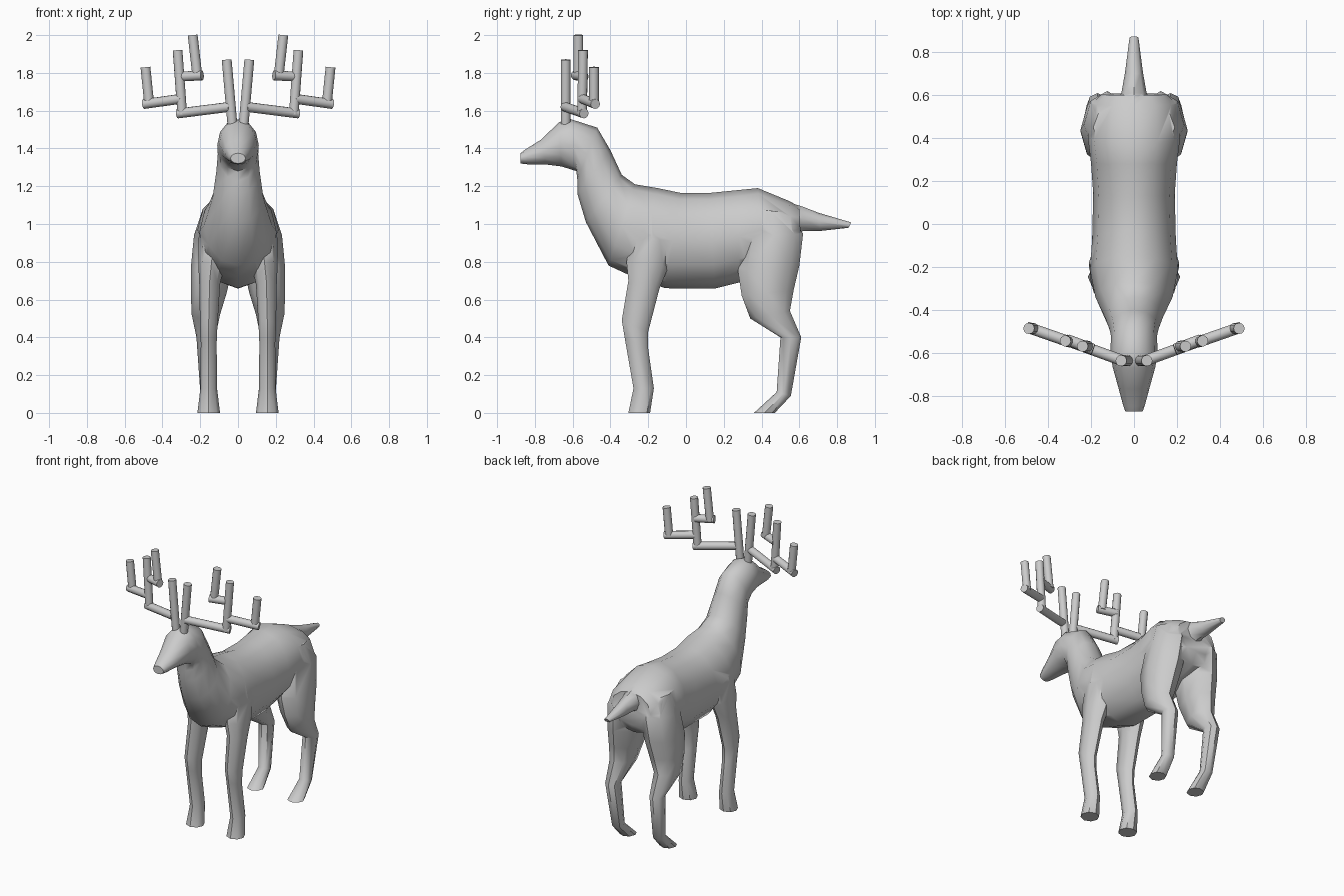
import bpy, bmesh, math
from mathutils import Vector


def make_object(name, bm, mirror=False):
    bmesh.ops.recalc_face_normals(bm, faces=bm.faces)
    mesh = bpy.data.meshes.new(name)
    bm.to_mesh(mesh)
    bm.free()
    ob = bpy.data.objects.new(name, mesh)
    bpy.context.collection.objects.link(ob)
    if mirror:
        ob.modifiers.new("mirror", 'MIRROR')
    return ob


def loft(name, rings, sides, mirror=False):
    """Rings are (y1, z1, y2, z2, x_centre, half_width): two opposite points seen from the side."""
    bm = bmesh.new()
    loops = []
    for y1, z1, y2, z2, xc, hw in rings:
        loop = []
        for i in range(sides):
            t = 2 * math.pi * i / sides
            k = (1 + math.cos(t)) / 2
            loop.append(bm.verts.new((xc + hw * math.sin(t),
                                      y2 + (y1 - y2) * k, z2 + (z1 - z2) * k)))
        loops.append(loop)
    for a, b in zip(loops, loops[1:]):
        for i in range(sides):
            j = (i + 1) % sides
            bm.faces.new((a[i], a[j], b[j], b[i]))
    bm.faces.new(loops[0])
    bm.faces.new(loops[-1])
    return make_object(name, bm, mirror)


def activate(ob):
    bpy.ops.object.select_all(action='DESELECT')
    ob.select_set(True)
    bpy.context.view_layer.objects.active = ob


# Head, neck and torso in one sweep from muzzle to rump
body = loft("body", [
    (-0.875, 1.375, -0.875, 1.32, 0, 0.04),
    (-0.85, 1.395, -0.83, 1.315, 0, 0.052),
    (-0.77, 1.445, -0.74, 1.315, 0, 0.075),
    (-0.67, 1.54, -0.66, 1.305, 0, 0.10),
    (-0.61, 1.555, -0.58, 1.28, 0, 0.11),
    (-0.47, 1.51, -0.575, 1.23, 0, 0.107),
    (-0.40, 1.39, -0.575, 1.16, 0, 0.115),
    (-0.34, 1.26, -0.53, 1.01, 0, 0.135),
    (-0.27, 1.21, -0.41, 0.78, 0, 0.18),
    (-0.15, 1.19, -0.28, 0.72, 0, 0.205),
    (-0.03, 1.165, -0.11, 0.66, 0, 0.195),
    (0.13, 1.165, 0.15, 0.658, 0, 0.19),
    (0.28, 1.18, 0.28, 0.69, 0, 0.20),
    (0.38, 1.19, 0.42, 0.75, 0, 0.215),
    (0.55, 1.12, 0.57, 0.80, 0, 0.20),
    (0.60, 1.09, 0.61, 0.87, 0, 0.15),
], 12)

# Tail
tail = loft("tail", [
    (0.52, 1.12, 0.54, 0.92, 0, 0.09),
    (0.61, 1.095, 0.62, 0.963, 0, 0.058),
    (0.70, 1.06, 0.71, 0.963, 0, 0.042),
    (0.875, 1.008, 0.86, 0.98, 0, 0.021),
], 8)

# Legs: shoulder or thigh down to the hoof
front_legs = loft("front_legs", [
    (-0.24, 1.08, -0.12, 1.08, 0.10, 0.07),
    (-0.29, 0.93, -0.07, 0.91, 0.125, 0.085),
    (-0.315, 0.80, -0.09, 0.78, 0.14, 0.07),
    (-0.305, 0.70, -0.14, 0.66, 0.15, 0.055),
    (-0.34, 0.49, -0.20, 0.43, 0.155, 0.046),
    (-0.325, 0.40, -0.20, 0.34, 0.155, 0.042),
    (-0.278, 0.13, -0.17, 0.13, 0.155, 0.044),
    (-0.305, 0.0, -0.19, 0.0, 0.155, 0.06),
], 8, True)
hind_legs = loft("hind_legs", [
    (0.36, 1.08, 0.54, 1.06, 0.11, 0.08),
    (0.31, 0.93, 0.62, 0.95, 0.125, 0.108),
    (0.275, 0.75, 0.60, 0.78, 0.14, 0.11),
    (0.295, 0.62, 0.57, 0.65, 0.155, 0.095),
    (0.34, 0.50, 0.55, 0.54, 0.17, 0.075),
    (0.50, 0.40, 0.61, 0.40, 0.17, 0.05),
    (0.48, 0.11, 0.555, 0.09, 0.157, 0.042),
    (0.36, 0.0, 0.47, 0.0, 0.155, 0.055),
], 8, True)

# Fuse the limbs into the body skin
activate(body)
for part in (tail, front_legs, hind_legs):
    mod = body.modifiers.new("join_" + part.name, 'BOOLEAN')
    mod.operation = 'UNION'
    mod.solver = 'EXACT'
    mod.object = part
    bpy.ops.object.modifier_apply(modifier=mod.name)
    bpy.data.objects.remove(part)
bpy.ops.object.shade_smooth_by_angle(angle=math.radians(45))

# Antlers: straight rods, mirrored
rods = [
    ((0.03, -0.637, 1.53), (0.06, -0.637, 1.87)),
    ((0.045, -0.64, 1.62), (0.32, -0.54, 1.585)),
    ((0.295, -0.55, 1.58), (0.32, -0.545, 1.92)),
    ((0.30, -0.55, 1.663), (0.50, -0.48, 1.635)),
    ((0.47, -0.487, 1.635), (0.49, -0.487, 1.83)),
    ((0.31, -0.54, 1.78), (0.19, -0.585, 1.787)),
    ((0.215, -0.57, 1.78), (0.24, -0.57, 2.0)),
]
bm = bmesh.new()
for a, b in rods:
    a, b = Vector(a), Vector(b)
    d = b - a
    m = d.to_track_quat('Z', 'Y').to_matrix().to_4x4()
    m.translation = (a + b) / 2
    bmesh.ops.create_cone(bm, cap_ends=True, segments=12, radius1=0.026,
                          radius2=0.026, depth=d.length, matrix=m)
antlers = make_object("antlers", bm, True)
antlers.modifiers["mirror"].use_mirror_merge = False
activate(antlers)
bpy.ops.object.shade_smooth_by_angle(angle=math.radians(40))
